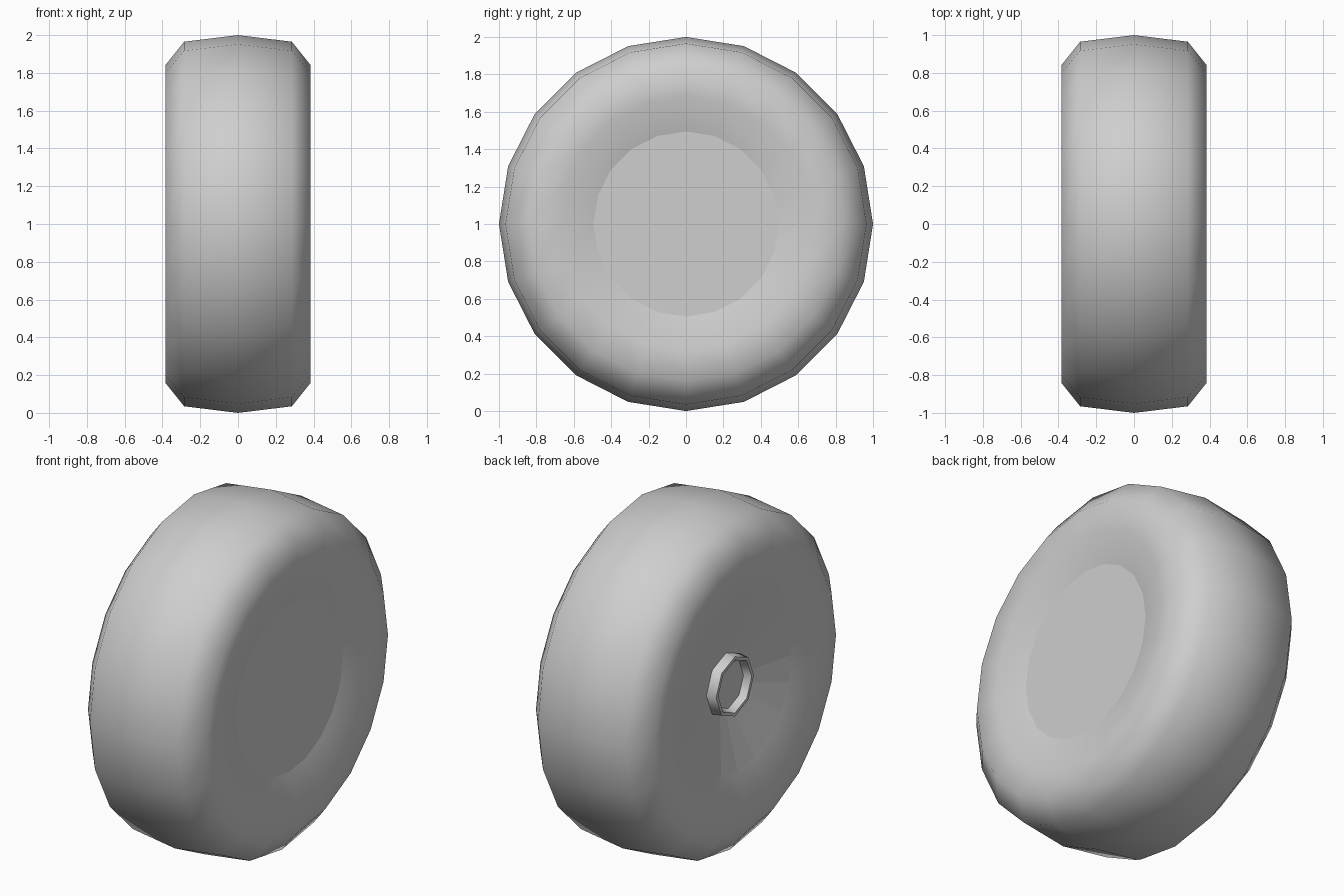
import bpy, bmesh, math

cube = bpy.data.objects.get("Cube")
if cube:
    bpy.data.objects.remove(cube, do_unlink=True)

GREY = (0.62, 0.62, 0.62, 1.0)
grey = bpy.data.materials.new("plain grey")
grey.use_nodes = True
grey.diffuse_color = GREY
grey.node_tree.nodes["Principled BSDF"].inputs["Base Color"].default_value = GREY


def lathe(name, profile, sides, outward, smooth=True):
    """Spin (x, radius) points about the wheel axle; radius 0 makes a pole."""
    bm = bmesh.new()
    rings = []
    for x, r in profile:
        count = sides if r > 0 else 1
        angles = [2 * math.pi * i / sides for i in range(count)]
        rings.append([bm.verts.new((x, r * math.sin(a), 1 + r * math.cos(a))) for a in angles])
    for a, b in zip(rings, rings[1:]):
        for i in range(sides):
            j = (i + 1) % sides
            corners = [a[i % len(a)], a[j % len(a)], b[j % len(b)], b[i % len(b)]]
            bm.faces.new(list(dict.fromkeys(corners)))
    # Point the faces the right way, judged by one face
    bm.normal_update()
    face = bm.faces[:][0]
    if outward(face) < 0:
        bmesh.ops.reverse_faces(bm, faces=bm.faces[:])
    for f in bm.faces:
        f.smooth = smooth
    mesh = bpy.data.meshes.new(name)
    bm.to_mesh(mesh)
    bm.free()
    mesh.materials.append(grey)
    obj = bpy.data.objects.new(name, mesh)
    bpy.context.collection.objects.link(obj)
    return obj


def radial(face):
    c = face.calc_center_median()
    return face.normal.y * c.y + face.normal.z * (c.z - 1)


def faces_left(face):
    return face.normal.x


def faces_right(face):
    return -face.normal.x


# Tyre: rounded tread and sidewalls, mirrored about the centre line
half = [(0.285, 0.965), (0.385, 0.84), (0.385, 0.68), (0.335, 0.495)]
tyre_profile = [(-x, r) for x, r in reversed(half)] + [(0, 1.0)] + half
lathe("tyre", tyre_profile, 20,
      lambda f: -f.normal.x)

# Flat outer hub disc
lathe("outer_hub_disc", [(0.335, 0.495), (0.335, 0)], 20, faces_left, False)

# Shallow dished inner hub disc
lathe("inner_hub_disc", [(-0.335, 0.495), (-0.26, 0.18), (-0.26, 0)], 20, faces_right, False)

# Short axle stub with a hollowed end
stub = lathe("axle_stub",
             [(-0.24, 0.185), (-0.318, 0.175), (-0.318, 0.155), (-0.275, 0.14), (-0.275, 0)],
             8, radial)
bpy.ops.object.select_all(action='DESELECT')
stub.select_set(True)
bpy.context.view_layer.objects.active = stub
bpy.ops.object.shade_smooth_by_angle(angle=math.radians(50))
